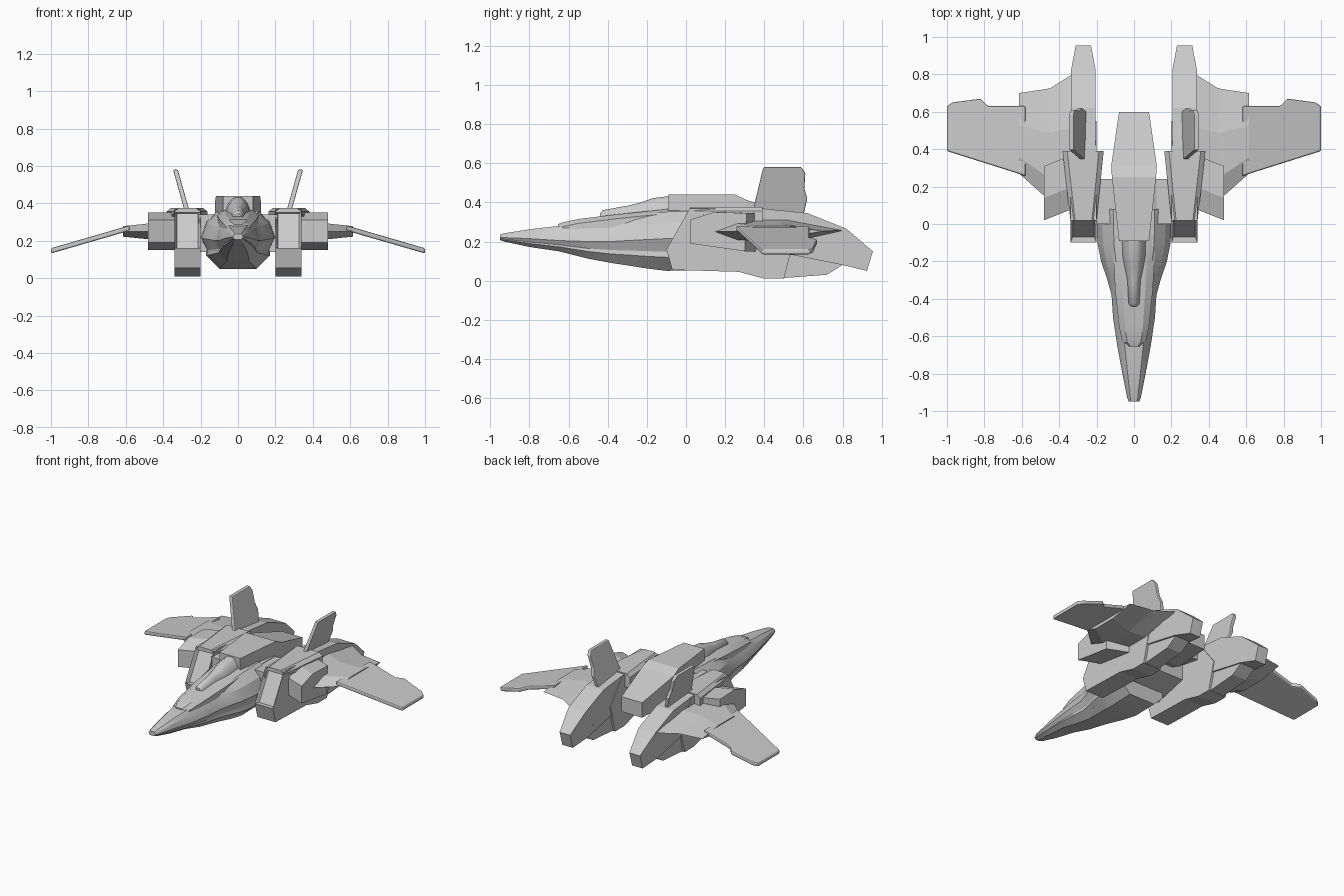
import bpy, bmesh, math
from mathutils import Vector

cube = bpy.data.objects.get("Cube")
if cube:
    bpy.data.objects.remove(cube, do_unlink=True)

GREY = (0.6, 0.6, 0.6, 1)
grey = bpy.data.materials.new("hull grey")
grey.use_nodes = True
grey.diffuse_color = GREY
grey.node_tree.nodes["Principled BSDF"].inputs["Base Color"].default_value = GREY


def finish(name, bm, mirror=False, smooth=0, bevel=0):
    bmesh.ops.recalc_face_normals(bm, faces=bm.faces)
    mesh = bpy.data.meshes.new(name)
    bm.to_mesh(mesh)
    bm.free()
    ob = bpy.data.objects.new(name, mesh)
    bpy.context.collection.objects.link(ob)
    mesh.materials.append(grey)
    if smooth:
        bpy.ops.object.select_all(action='DESELECT')
        ob.select_set(True)
        bpy.context.view_layer.objects.active = ob
        bpy.ops.object.shade_smooth_by_angle(angle=math.radians(smooth))
    if bevel:
        mod = ob.modifiers.new("soft edges", 'BEVEL')
        mod.width = bevel
        mod.segments = 2
    if mirror:
        mod = ob.modifiers.new("other side", 'MIRROR')
        mod.use_bisect_axis[0] = False
    return ob


def loft(rings):
    """Skin closed rings of points and cap both ends."""
    bm = bmesh.new()
    vs = [[bm.verts.new(p) for p in ring] for ring in rings]
    n = len(vs[0])
    for a, b in zip(vs, vs[1:]):
        for i in range(n):
            j = (i + 1) % n
            bm.faces.new((a[i], a[j], b[j], b[i]))
    bm.faces.new(vs[0])
    bm.faces.new(vs[-1])
    return bm


def prism(profile, x0, x1):
    """Extrude a side profile of (y, z) points across x."""
    return loft([[(x, y, z) for y, z in profile] for x in (x0, x1)])


def symmetric(y, half):
    """Full ring from the right half of a section, listed top to bottom."""
    return [(x, y, z) for x, z in half] + [(-x, y, z) for x, z in reversed(half)]


# Main hull: y, half width, top, chine height, bottom
hull = []
for y, w, top, mid, bot in (
        (-.95, .028, .235, .22, .207), (-.93, .036, .242, .22, .2),
        (-.8, .062, .262, .215, .172), (-.65, .09, .28, .205, .15),
        (-.5, .112, .295, .2, .112), (-.38, .12, .31, .2, .09),
        (-.3, .142, .325, .205, .078), (-.2, .176, .34, .21, .062),
        (-.1, .196, .352, .215, .05), (.08, .2, .36, .22, .055)):
    under = mid - (mid - bot) * .4
    hull.append(symmetric(y, [(w * .55, top), (w * .85, top - (top - mid) * .4),
                              (w, mid), (w * .84, under),
                              (w * .86, under - (under - bot) * .3), (w * .5, bot)]))
finish("main_hull", loft(hull), smooth=25)

# Raised deck ahead of and around the cockpit
deck = []
for y, w, top in ((-.655, .035, .288), (-.63, .062, .298), (-.55, .08, .315),
                  (-.36, .1, .338), (-.1, .115, .365), (.24, .122, .365)):
    deck.append(symmetric(y, [(w * .6, top), (w, top - .022), (w, .22)]))
finish("cockpit_deck", loft(deck), smooth=25)

# Rounded canopy
canopy = []
for y, w, top in ((-.44, .018, .345), (-.425, .03, .362), (-.3, .038, .385),
                  (-.23, .055, .403), (-.17, .066, .425), (-.08, .07, .437)):
    arch = [(w * math.sin(a), .32 + (top - .32) * math.cos(a))
            for a in [math.radians(15 + 15 * k) for k in range(6)]]
    canopy.append(symmetric(y, arch))
finish("canopy", loft(canopy), smooth=40)

# Dorsal spine running back between the nacelles
spine = []
for y, w, bot, top in ((-.09, .08, .3, .44), (.25, .118, .26, .44),
                       (.31, .122, .24, .412), (.6, .08, .22, .325)):
    spine.append(symmetric(y, [(w, top), (w, bot)]))
finish("dorsal_spine", loft(spine))

# Shoulder block joining hull and nacelles
finish("shoulder_block", prism([(.0, .14), (.0, .34), (.24, .34), (.24, .2)], -.21, .21))

# Nacelle body with a recessed slanted intake
bm = prism([(-.1, .16), (.02, .37), (.42, .365), (.55, .2), (.5, .01),
            (.4, .01), (.27, .045), (-.07, .055)], .2, .34)
bmesh.ops.recalc_face_normals(bm, faces=bm.faces)
bm.normal_update()
intake = max(bm.faces, key=lambda f: f.normal.dot(Vector((0, -.87, .5))))
bmesh.ops.inset_region(bm, faces=[intake], thickness=.018)
bmesh.ops.translate(bm, verts=intake.verts, vec=(0, .025, -.012))
finish("nacelle_body", bm, mirror=True)

# Widening cowl on top of each nacelle
cowl = []
for y, x0, x1, bot in ((.02, .2, .34, .35), (.39, .162, .382, .28)):
    cowl.append([(x0, y, bot), (x0, y, .355), (x0 + .025, y, .376),
                 (x1 - .025, y, .376), (x1, y, .355), (x1, y, bot)])
finish("nacelle_cowl", loft(cowl), mirror=True)

# Tail boom, pinched toward its end
bm = prism([(.38, .37), (.62, .345), (.82, .265), (.955, .15),
            (.925, .05), (.8, .08), (.55, .13), (.38, .15)], .205, .337)
for v in bm.verts:
    if v.co.y > .9:
        v.co.x = .27 + (v.co.x - .27) * .62
finish("tail_boom", bm, mirror=True)

# Lower fairing under the tail boom
finish("lower_fairing", prism([(.42, .2), (.68, .18), (.8, .08), (.72, .03), (.48, .012)],
                              .215, .325), mirror=True)

# Side pod, swept forward on its outer face
pod = [[(x, y + dy, z) for y, z in ((.02, .19), (.02, .31), (.14, .35), (.31, .345), (.3, .15))]
       for x, dy in ((.33, .06), (.48, 0))]
finish("side_pod", loft(pod), mirror=True)

# Thick wing root and thin drooping outer wing
root = []
for x, y0, y1, t in ((.33, .1, .8, .06), (.45, .13, .725, .045), (.48, .15, .72, .042),
                     (.615, .27, .7, .028)):
    chord = [(0, 0), (.2, t), (.6, t), (1, .1 * t), (.6, -t), (.2, -t)]
    root.append([(x, y0 + (y1 - y0) * c, .25 + h) for c, h in chord])
finish("wing_root", loft(root), mirror=True)

plan = [(.58, .255), (.62, .27), (1, .39), (1, .63), (.97, .65), (.82, .67), (.78, .63), (.58, .63)]
wing = [[(x, y, .262 - (x - .6) * .29 + h) for x, y in plan] for h in (-.014, .014)]
finish("outer_wing", loft(wing), mirror=True, bevel=.008)

# Canted tail fins
outline = [(.34, .35), (.395, .58), (.59, .58), (.61, .55), (.605, .47), (.62, .42), (.6, .33)]
fin = [[(.27 + (z - .35) * .28 + h, y, z) for y, z in outline] for h in (-.013, .013)]
finish("tail_fin", loft(fin), mirror=True, bevel=.005)
